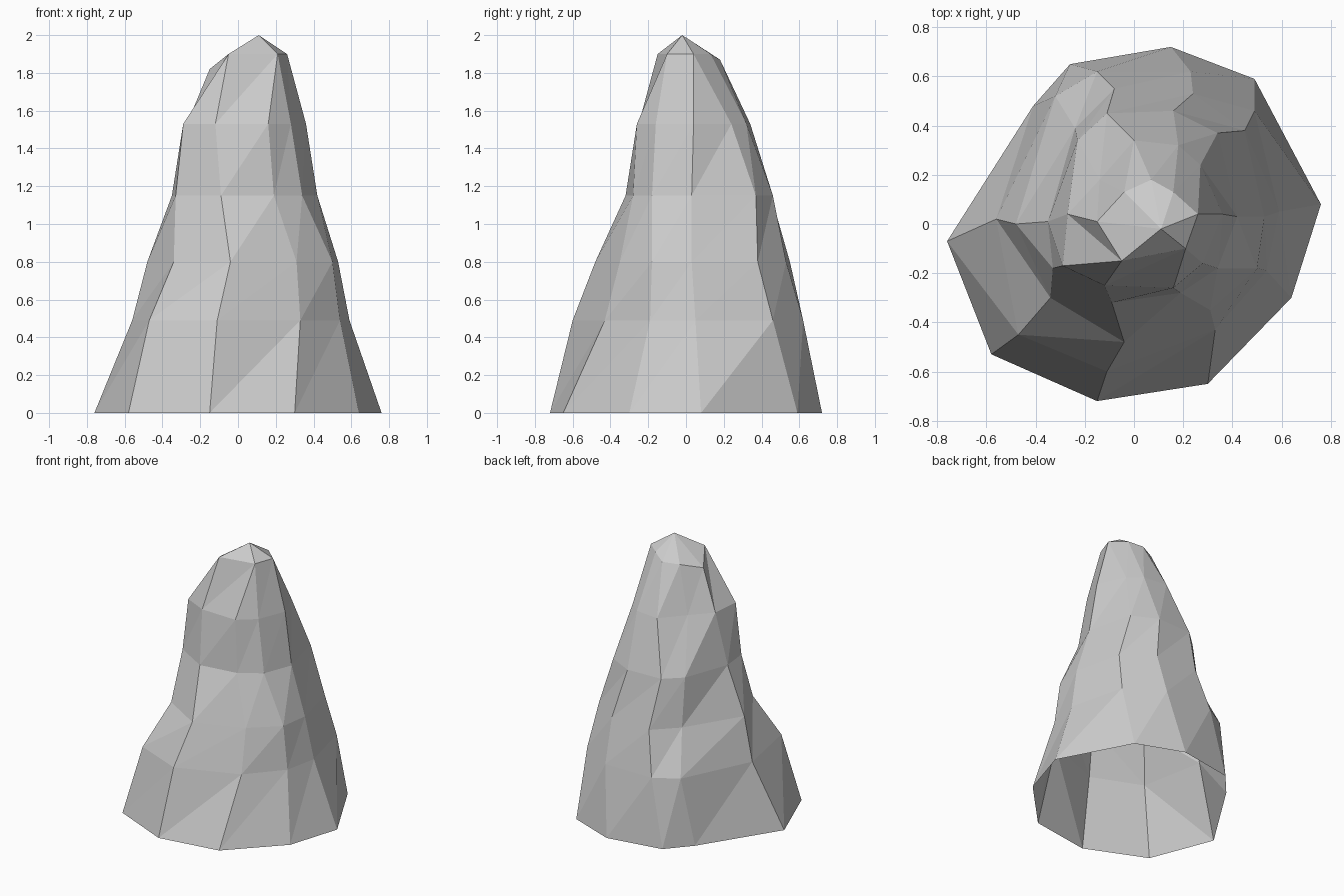
import bpy
import bmesh

# Remove the default object only
default_object = bpy.data.objects.get("Cube")
if default_object:
    bpy.data.objects.remove(default_object, do_unlink=True)

# Heights shared by the rings of the rock, from the ground upwards
RING_HEIGHTS = (0, .49, .8, 1.15, 1.53)

# Ridge lines: plan position (x, y) at every ring height, counter-clockwise
RIDGES = {
    "front_right": [(-.58, -.53), (-.47, -.45), (-.34, -.3), (-.33, -.18), (-.29, -.17)],
    "front": [(-.15, -.72), (-.11, -.6), (-.04, -.48), (-.09, -.32), (-.12, -.25)],
    "front_left": [(.3, -.65), (.33, -.43), (.31, -.35), (.19, -.28), (.16, -.26)],
    "left_front": [(.64, -.3), (.54, -.19), (.5, -.18), (.34, -.18), (.28, -.16)],
    "left": [(.76, .08), (.59, .05), (.53, .03), (.42, .03), (.36, .04)],
    "back_left": [(.49, .59), (.49, .46), (.45, .38), (.34, .37), (.27, .24)],
    "back": [(.15, .72), (.23, .62), (.24, .53), (.16, .46), (.18, .32)],
    "back_right": [(-.26, .65), (-.15, .62), (-.08, .55), (-.11, .45), (0, .34)],
    "right_back": [(-.41, .48), (-.32, .52), (-.24, .39), (-.23, .34), (-.14, .18)],
    "right": [(-.76, -.07), (-.56, .02), (-.48, 0), (-.35, .01), (-.27, .04)],
}

# Crown corners: some of them gather two neighbouring ridges
CROWN = [
    ((-.05, -.15, 1.9), ("front_right", "front")),
    ((.21, -.1, 1.9), ("front_left", "left_front")),
    ((.26, .04, 1.9), ("left", "back_left")),
    ((.16, .13, 1.9), ("back",)),
    ((.07, .18, 1.87), ("back_right",)),
    ((-.04, .13, 1.86), ("right_back",)),
    ((-.15, .01, 1.82), ("right",)),
]
PEAK = (.11, -.02, 2)


def make_material(name, value):
    """Create a plain grey material."""
    colour = (value, value, value, 1)
    material = bpy.data.materials.new(name)
    material.use_nodes = True
    material.diffuse_color = colour
    shader = material.node_tree.nodes["Principled BSDF"]
    shader.inputs["Base Color"].default_value = colour
    shader.inputs["Roughness"].default_value = .9
    return material


def add_triangle(mesh, *corners):
    """Add a triangle, skipping it where corners have been gathered."""
    if len(set(corners)) == len(corners):
        mesh.faces.new(corners)


def build_rock():
    """Join neighbouring ridges with flat facets and close them at the peak."""
    mesh = bmesh.new()

    # Ridge vertices from the ground to the shoulder
    columns = {}
    for name, path in RIDGES.items():
        columns[name] = [mesh.verts.new((x, y, z))
                         for (x, y), z in zip(path, RING_HEIGHTS)]

    # Crown vertices shared by the ridges that meet there
    for position, names in CROWN:
        corner = mesh.verts.new(position)
        for name in names:
            columns[name].append(corner)
    peak = mesh.verts.new(PEAK)

    # Facets between each pair of ridges; the underside stays open
    ridges = list(columns.values())
    for ridge, following in zip(ridges, ridges[1:] + ridges[:1]):
        for level in range(len(RING_HEIGHTS)):
            low, high = ridge[level:level + 2]
            next_low, next_high = following[level:level + 2]
            add_triangle(mesh, low, next_low, next_high)
            add_triangle(mesh, low, next_high, high)
        add_triangle(mesh, ridge[-1], following[-1], peak)

    data = bpy.data.meshes.new("rock")
    mesh.to_mesh(data)
    mesh.free()
    data.materials.append(make_material("stone_grey", .6))
    rock = bpy.data.objects.new("rock", data)
    bpy.context.collection.objects.link(rock)


build_rock()
